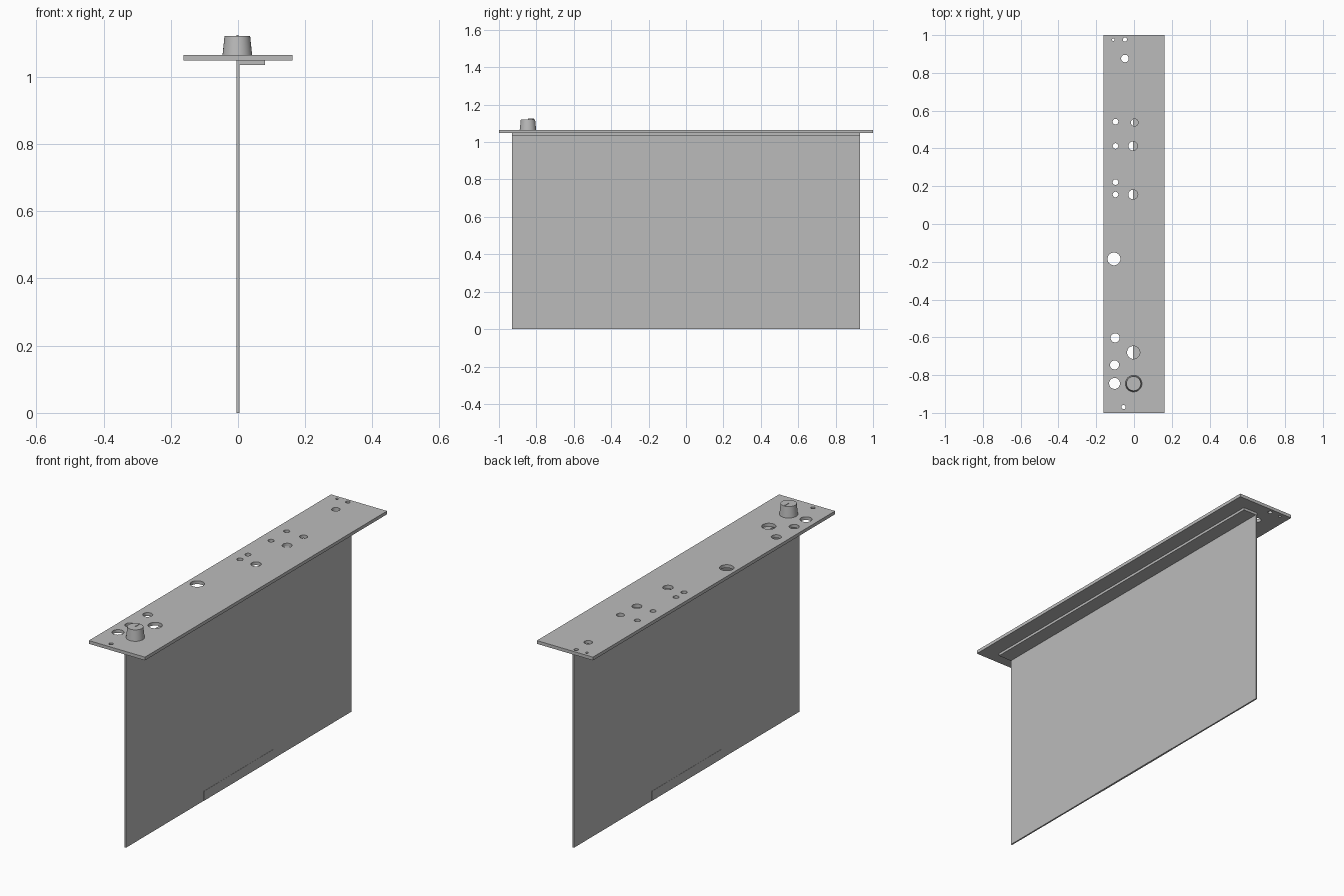
import bpy
from math import cos, sin, tau, radians

cube = bpy.data.objects.get("Cube")
if cube:
    bpy.data.objects.remove(cube, do_unlink=True)

grey = bpy.data.materials.new("plain_grey")
grey.use_nodes = True
COLOUR = (0.5, 0.5, 0.5, 1)
grey.diffuse_color = COLOUR
grey.node_tree.nodes["Principled BSDF"].inputs["Base Color"].default_value = COLOUR

PANEL_BOTTOM, PANEL_TOP = 1.048, 1.065
BOARD_HALF = 0.93


def finish(ob, name):
    ob.name = ob.data.name = name
    ob.data.materials.clear()
    ob.data.materials.append(grey)
    return ob


def box(name, x, y, z):
    """Box from (low, high) ranges along each axis."""
    spans = (x, y, z)
    bpy.ops.mesh.primitive_cube_add(size=1, location=[sum(s) / 2 for s in spans])
    ob = bpy.context.object
    ob.scale = [s[1] - s[0] for s in spans]
    bpy.ops.object.transform_apply(location=False, rotation=False, scale=True)
    return finish(ob, name)


def smooth(ob):
    bpy.ops.object.select_all(action="DESELECT")
    ob.select_set(True)
    bpy.context.view_layer.objects.active = ob
    bpy.ops.object.shade_smooth_by_angle(angle=radians(30))


def circle(x, y, r, sides=32):
    return [(x + r * cos(tau * i / sides), y + r * sin(tau * i / sides))
            for i in range(sides)]


# Front panel: filled outline with round holes (x, y, radius)
holes = [
    (-0.11, 0.976, 0.007), (-0.048, 0.976, 0.011), (-0.048, 0.876, 0.02),
    (-0.098, 0.542, 0.015), (0.003, 0.537, 0.019),
    (-0.098, 0.413, 0.015), (-0.005, 0.413, 0.024),
    (-0.098, 0.222, 0.015), (-0.098, 0.156, 0.015), (-0.005, 0.156, 0.025),
    (-0.106, -0.185, 0.034), (-0.1, -0.603, 0.024), (-0.003, -0.68, 0.034),
    (-0.103, -0.746, 0.024), (-0.103, -0.844, 0.029), (-0.055, -0.969, 0.011),
]
W = 0.162
outlines = [[(-W, -1), (W, -1), (W, 1), (-W, 1)]] + [circle(*h) for h in holes]
curve = bpy.data.curves.new("panel", "CURVE")
curve.dimensions = "2D"
curve.fill_mode = "BOTH"
curve.extrude = (PANEL_TOP - PANEL_BOTTOM) / 2
for outline in outlines:
    spline = curve.splines.new("POLY")
    spline.points.add(len(outline) - 1)
    for point, (x, y) in zip(spline.points, outline):
        point.co = (x, y, 0, 1)
    spline.use_cyclic_u = True
panel = bpy.data.objects.new("panel", curve)
panel.location.z = (PANEL_TOP + PANEL_BOTTOM) / 2
bpy.context.collection.objects.link(panel)
bpy.ops.object.select_all(action="DESELECT")
panel.select_set(True)
bpy.context.view_layer.objects.active = panel
bpy.ops.object.convert(target="MESH")
panel = finish(bpy.context.object, "panel")
smooth(panel)

# Upright circuit board, its edge contacts and the mounting strip
box("board", (-0.004, 0.004), (-BOARD_HALF, BOARD_HALF), (0, PANEL_BOTTOM))
for side, name in ((1, "left_edge_contacts"), (-1, "right_edge_contacts")):
    box(name, sorted((side * 0.003, side * 0.005)), (-0.29, 0.29), (0, 0.05))
box("mounting_strip", (0.003, 0.08), (-BOARD_HALF, BOARD_HALF), (1.035, PANEL_BOTTOM))

# Tapered knob with a thin pointer ridge on top
KX, KY, KNOB_TOP = -0.002, -0.845, 1.122
bpy.ops.mesh.primitive_cone_add(
    vertices=48, radius1=0.044, radius2=0.038, depth=KNOB_TOP - PANEL_TOP,
    location=(KX, KY, (KNOB_TOP + PANEL_TOP) / 2))
smooth(finish(bpy.context.object, "knob"))
box("knob_pointer", (KX - 0.003, KX + 0.003), (KY, KY + 0.032), (KNOB_TOP - 0.003, 1.125))
